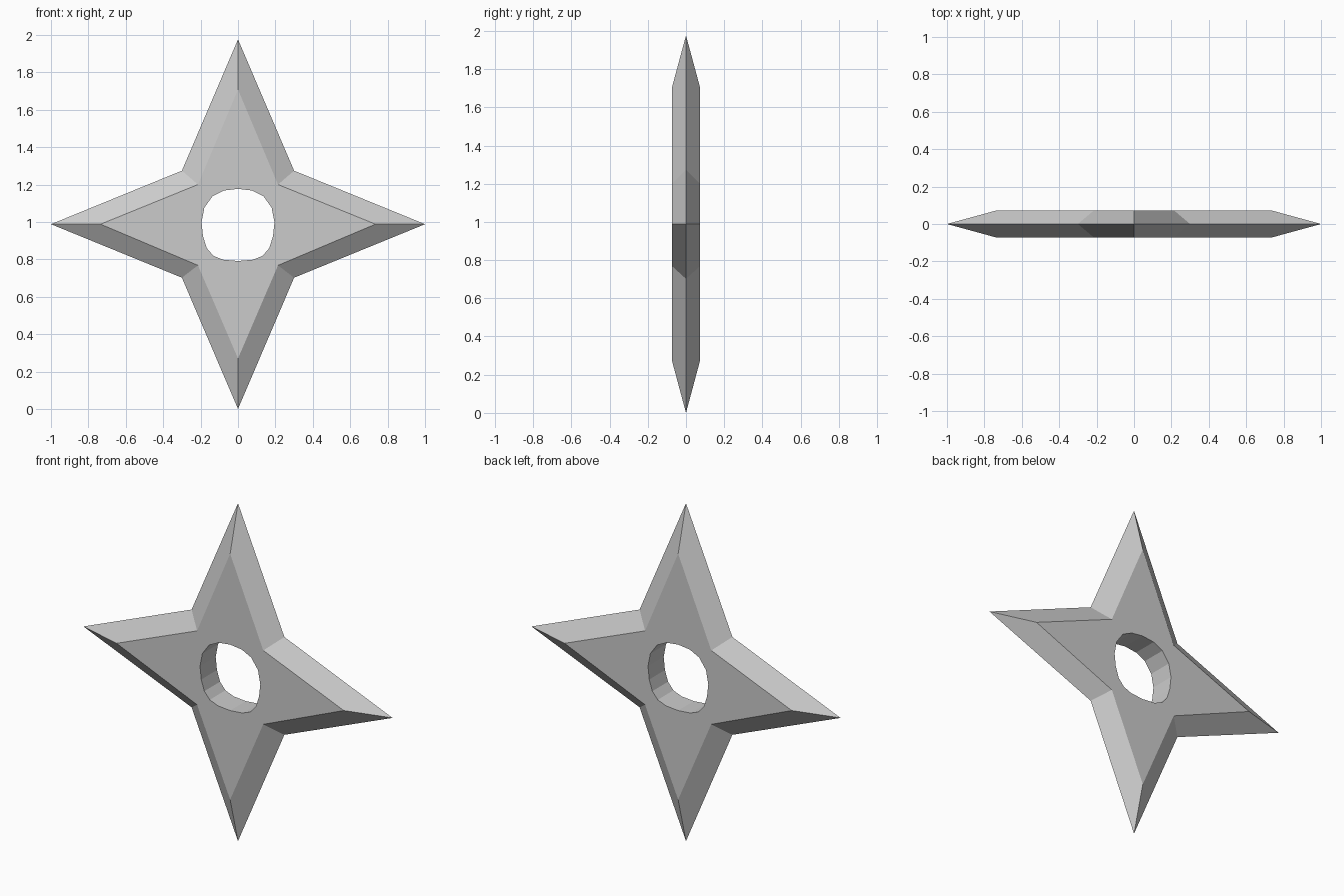
import bpy, bmesh

if "Cube" in bpy.data.objects:
    bpy.data.objects.remove(bpy.data.objects["Cube"])

CZ = 0.988      # centre height
HALF_T = 0.0725 # half thickness


def mirrored(half):
    """Close a right-hand half profile (top to bottom) into a full loop."""
    return half + [(-x, z) for x, z in reversed(half[1:-1])]


# Profiles in x, z about the centre
edge = mirrored([(0, 0.988), (0.30, 0.286), (1.0, 0), (0.30, -0.286), (0, -0.988)])
flat = mirrored([(0, 0.72), (0.214, 0.212), (0.735, 0), (0.214, -0.22), (0, -0.718)])
hole = mirrored([(0, 0.189), (0.075, 0.18), (0.136, 0.15), (0.18, 0.088),
                 (0.195, 0.01), (0.187, -0.065), (0.167, -0.128),
                 (0.132, -0.169), (0.08, -0.19), (0, -0.197)])

bm = bmesh.new()


def ring(profile, y):
    return [bm.verts.new((x, y, z + CZ)) for x, z in profile]


def bridge(a, b):
    n = len(a)
    for i in range(n):
        j = (i + 1) % n
        bm.faces.new((a[i], a[j], b[j], b[i]))


def loop_edges(r):
    return [bm.edges.get((r[i - 1], r[i])) for i in range(len(r))]


# Sharp outer edge, bevelled to a flat on each side, with a hole through
rim = ring(edge, 0)
flats = [ring(flat, s * HALF_T) for s in (-1, 1)]
holes = [ring(hole, s * HALF_T) for s in (-1, 1)]
for f in flats:
    bridge(rim, f)
bridge(holes[0], holes[1])
for f, h in zip(flats, holes):
    bmesh.ops.triangle_fill(bm, use_beauty=True, use_dissolve=False,
                            edges=loop_edges(f) + loop_edges(h))
bmesh.ops.recalc_face_normals(bm, faces=bm.faces[:])

mesh = bpy.data.meshes.new("throwing_star")
bm.to_mesh(mesh)
bm.free()
star = bpy.data.objects.new("throwing_star", mesh)
bpy.context.collection.objects.link(star)
